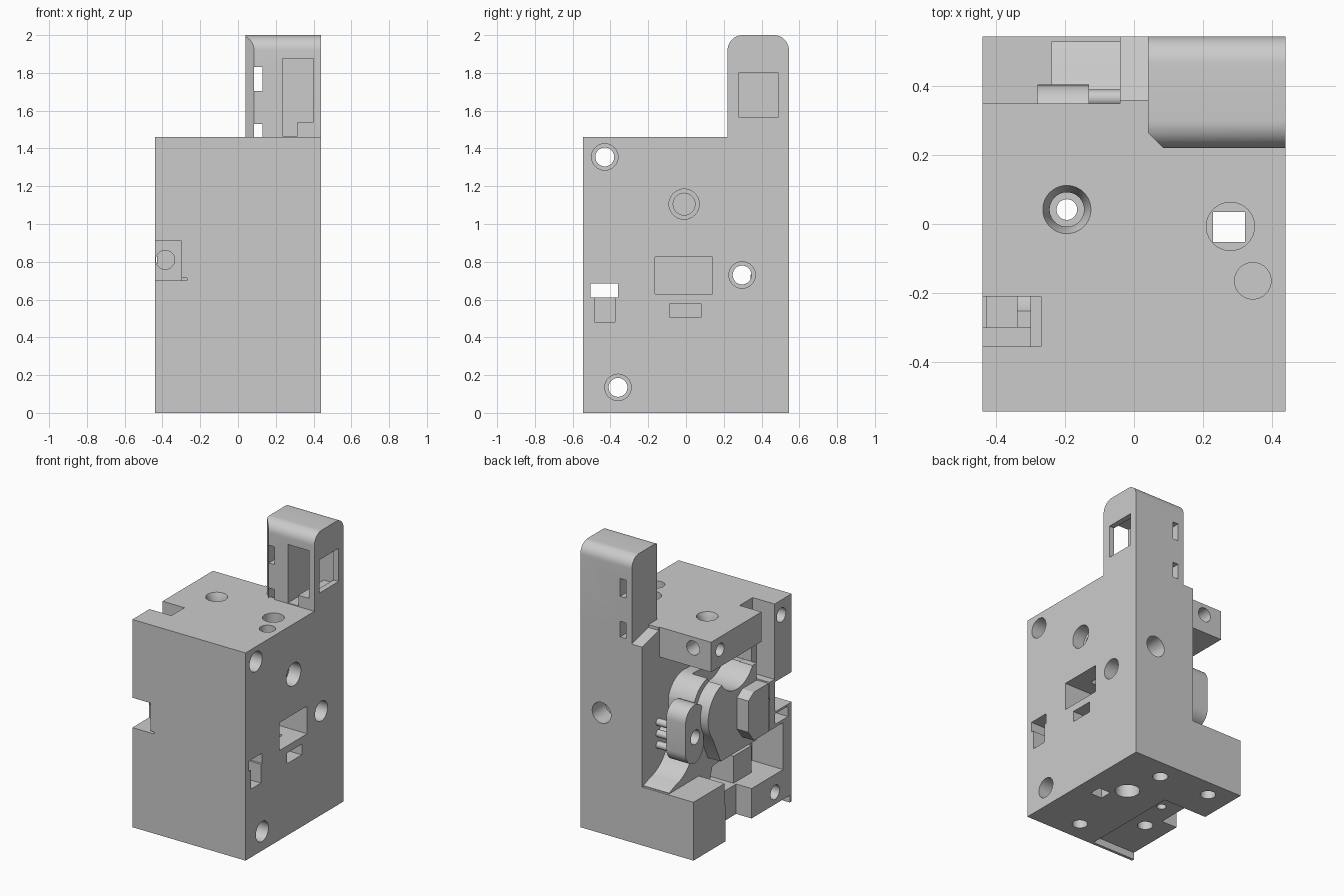
import bpy, bmesh, math
from mathutils import Vector

if "Cube" in bpy.data.objects:
    bpy.data.objects.remove(bpy.data.objects["Cube"])

grey = bpy.data.materials.new("plain grey")
grey.use_nodes = True
grey.diffuse_color = (0.6, 0.6, 0.6, 1)
grey.node_tree.nodes["Principled BSDF"].inputs["Base Color"].default_value = (0.6, 0.6, 0.6, 1)


# Helpers: every part is a 2D outline extruded along one axis
def place(axis, a, b, d):
    return Vector({"x": (d, a, b), "y": (a, d, b), "z": (a, b, d)}[axis])


def prism(name, axis, outline, lo, hi, end_outline=None):
    bm = bmesh.new()
    low = [bm.verts.new(place(axis, a, b, lo)) for a, b in outline]
    high = [bm.verts.new(place(axis, a, b, hi)) for a, b in end_outline or outline]
    bm.faces.new(low)
    bm.faces.new(high)
    n = len(outline)
    for i in range(n):
        bm.faces.new((low[i], low[(i + 1) % n], high[(i + 1) % n], high[i]))
    bmesh.ops.recalc_face_normals(bm, faces=bm.faces)
    mesh = bpy.data.meshes.new(name)
    bm.to_mesh(mesh)
    bm.free()
    mesh.materials.append(grey)
    ob = bpy.data.objects.new(name, mesh)
    bpy.context.collection.objects.link(ob)
    return ob


def rect(a0, a1, b0, b1):
    return [(a0, b0), (a1, b0), (a1, b1), (a0, b1)]


def arc(a, b, r, start=0, end=360, steps=40):
    full = end - start == 360
    count = steps if full else steps + 1
    angles = [math.radians(start + (end - start) * i / steps) for i in range(count)]
    return [(a + r * math.cos(t), b + r * math.sin(t)) for t in angles]


def cut(target, axis, outline, lo, hi, end_outline=None):
    tool = prism("cutter", axis, outline, lo, hi, end_outline)
    mod = target.modifiers.new("cut", "BOOLEAN")
    mod.operation, mod.solver, mod.object = "DIFFERENCE", "EXACT", tool
    bpy.ops.object.select_all(action="DESELECT")
    bpy.context.view_layer.objects.active = target
    target.select_set(True)
    bpy.ops.object.modifier_apply(modifier=mod.name)
    bpy.data.objects.remove(tool)


# Main housing block
body = prism("main_housing", "z", rect(-.44, .44, -.545, .545), 0, 1.46)

# Open corner cavity, lower floor and the space behind the top bridge
cut(body, "x", [(-.3, .26), (.2, .26), (.2, .41), (.6, .41), (.6, 1.6),
                (.35, 1.6), (.35, 1.25), (-.3, 1.25)], -.6, -.04)
cut(body, "x", rect(-.45, -.29, .26, .59), -.6, -.2)
cut(body, "z", rect(-.6, -.32, -.1, .19), -.1, .35)
cut(body, "x", [(.36, 1.44), (.6, 1.38), (.6, 1.6), (.36, 1.6)], -.1, .04)

# Front cable notch with its round hole, and the notch from the top
cut(body, "y", rect(-.6, -.3, .7, .91), -.7, -.36)
cut(body, "y", rect(-.31, -.27, .7, .715), -.7, -.5)
cut(body, "y", arc(-.385, .81, .05), -.5, -.2)
cut(body, "z", rect(-.6, -.3, -.355, -.21), .93, 1.6)
cut(body, "z", rect(-.31, -.27, -.355, -.21), 1.33, 1.6)

# Screw holes through the whole width, counterbored on the side
for y, z in ((-.43, 1.355), (.297, .73), (-.36, .135)):
    cut(body, "x", arc(y, z, .05), -.6, .6)
    cut(body, "x", arc(y, z, .07), .34, .6)

# Side pockets
cut(body, "x", arc(-.01, 1.105, .08), .35, .6)
cut(body, "x", arc(-.01, 1.105, .058), .33, .4)
cut(body, "x", rect(-.165, .14, .63, .825), .2, .6)
cut(body, "x", rect(-.085, .08, .505, .58), .2, .6)
cut(body, "x", rect(-.505, -.36, .612, .685), -.6, .6)
cut(body, "x", rect(-.485, -.375, .48, .62), .3, .6)

# Filament hole with a conical mouth
cut(body, "z", arc(-.195, .042, .03), -.1, 1.6)
cut(body, "z", arc(-.195, .042, .05), 1.38, 1.5)
cut(body, "z", arc(-.195, .042, .05), 1.41, 1.47, arc(-.195, .042, .074))

# Square shaft with round mouth, blind hole, back hole
cut(body, "z", rect(.23, .322, -.052, .035), -.1, 1.6)
cut(body, "z", arc(.28, -.007, .07), 1.3, 1.6)
cut(body, "z", arc(.345, -.165, .053), 1.36, 1.6)
cut(body, "y", arc(.275, .848, .073), .4, .6)

# Bridge holes, and the back slot running on below the tower
cut(body, "y", arc(-.3, 1.383, .05), .2, .6)
cut(body, "x", arc(.25, 1.37, .045), -.6, -.36)
cut(body, "y", rect(.085, .13, 1.42, 1.6), .24, .6)

# Underside holes and recess behind the front lip
for x, y in ((.115, .4), (-.27, .42), (.12, -.4), (-.27, -.21)):
    cut(body, "z", arc(x, y, .05), -.1, .2)
cut(body, "z", arc(.16, .124, .08), -.1, .15)
cut(body, "z", rect(-.6, -.1, -.525, .19), -.1, .05)

# Gear seat inside the cavity: long ramp, rounded shoulder, concave upper bearing cup
seat = prism("gear_seat", "x",
             [(-.3, .45), (.05, .42), (.1, .26), (.19, .26), (.2, .4), (.53, .4), (.53, .415)]
             + arc(.5, .69, .25, 260, 190, 12)
             + arc(.08, .88, .18, 15, 100, 14) + [(-.3, 1.04)], -.24, -.04)
face = prism("gear_seat_front", "x",
             [(-.3, .5), (.1, .5)] + arc(.03, .83, .21, -40, 90, 20) + [(-.3, 1.04)],
             -.34, -.24)
for part in (seat, face):
    cut(part, "x", arc(-.08, 1.14, .2), -.5, -.12)
    cut(part, "z", arc(-.195, .042, .03), 0, 1.4)
cut(seat, "x", arc(.297, .73, .05), -.5, 0)

# Outer shoulder of the gear seat, behind the front notch
shoulder = prism("gear_seat_shoulder", "x",
                 [(-.3, .58), (-.14, .58), (-.08, .66), (-.08, .88), (-.14, .92), (-.3, .92)],
                 -.43, -.34)

# Upright screw tab and the small pins behind it
tab = prism("screw_tab", "x", arc(.305, .86, .1, 0, 180, 16) + arc(.305, .65, .1, 180, 360, 16),
            -.28, -.13)
cut(tab, "x", arc(.297, .73, .05), -.5, 0)
pins = [prism("tab_pin", "x", arc(.365, z, .025, steps=16), -.13, -.04) for z in (.64, .72, .8)]

# Low mounting block ridge on the cavity floor
ridge = prism("floor_ridge", "z", rect(-.3, -.04, -.3, -.1), .26, .45)

# Tower with rounded top
tower = prism("tower", "x", [(.22, 1.46), (.545, 1.46)] + arc(.465, 1.92, .08, 0, 90, 10)
              + arc(.3, 1.92, .08, 90, 180, 10), .04, .44)
cut(tower, "z", [(.03, .21), (.095, .21), (.03, .275)], 1.4, 2.1)
for z0, z1 in ((1.705, 1.83), (1.4, 1.53)):
    cut(tower, "y", rect(.085, .13, z0, z1), 0, .7)
cut(tower, "y", [(.235, 1.465), (.315, 1.465), (.315, 1.54), (.4, 1.54), (.4, 1.875), (.235, 1.875)],
    .1, .5)
cut(tower, "x", rect(.277, .49, 1.567, 1.8), .3, .6)

# Smooth curves, sharp edges
bpy.ops.object.select_all(action="DESELECT")
for ob in [body, seat, face, shoulder, tab, ridge, tower] + pins:
    ob.select_set(True)
bpy.context.view_layer.objects.active = body
bpy.ops.object.shade_smooth_by_angle(angle=math.radians(30))
